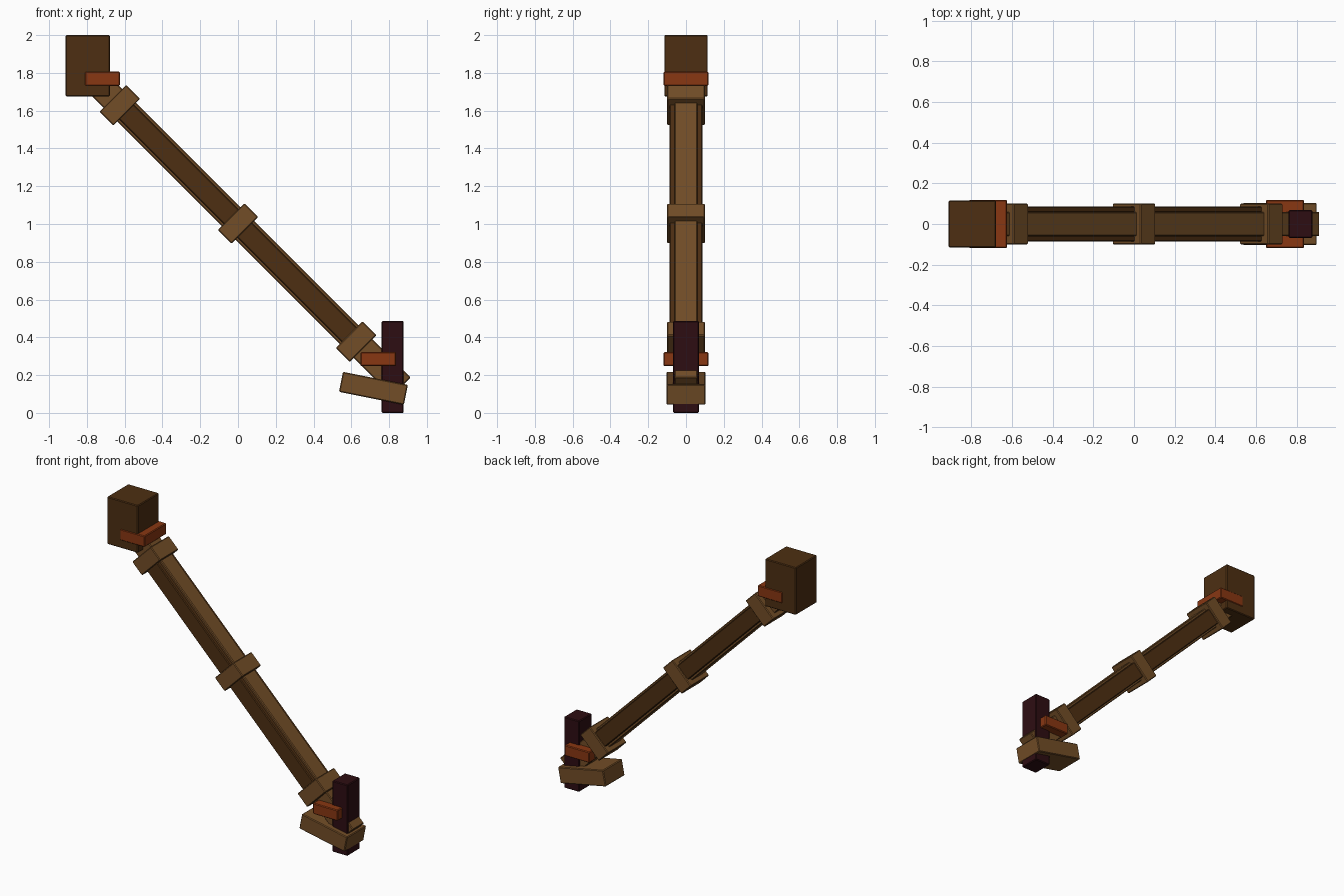
import bpy
from math import radians, sqrt
from mathutils import Matrix, Vector

cube = bpy.data.objects.get("Cube")
if cube:
    bpy.data.objects.remove(cube, do_unlink=True)


def material(name, rgb):
    m = bpy.data.materials.new(name)
    m.use_nodes = True
    m.diffuse_color = (*rgb, 1)
    m.node_tree.nodes["Principled BSDF"].inputs["Base Color"].default_value = (*rgb, 1)
    return m


light_wood = material("light wood", (0.17, 0.075, 0.02))
dark_wood = material("dark wood", (0.075, 0.028, 0.006))
rust = material("rust orange", (0.25, 0.038, 0.006))
maroon = material("dark maroon", (0.027, 0.004, 0.006))


def block(name, mat, center, size, tilt=0, bevel=0.005):
    """Box with softened edges, tilted about the y axis."""
    bpy.ops.mesh.primitive_cube_add(size=1, location=center)
    ob = bpy.context.object
    ob.name = name
    ob.data.transform(Matrix.Diagonal((*size, 1)))
    ob.rotation_euler.y = radians(tilt)
    ob.data.materials.append(mat)
    mod = ob.modifiers.new("soft edges", "BEVEL")
    mod.width = bevel
    mod.segments = 1
    return ob


# Diagonal beam: everything on it is placed by distance along its axis
MID = Vector((0, 0, 1.003))
AXIS = Vector((1, 0, -1)) / sqrt(2)


def on_beam(name, mat, along, y, size):
    return block(name, mat, MID + AXIS * along + Vector((0, y, 0)), size, 45)


on_beam("beam_core", light_wood, 0, 0, (2.446, 0.12, 0.14))
for side, y in (("front", -0.072), ("back", 0.072)):
    on_beam(side + "_plank", dark_wood, 0, y, (1.76, 0.03, 0.11))
for name, along in (("upper", -0.885), ("middle", 0), ("lower", 0.885)):
    on_beam(name + "_collar", light_wood, along, 0, (0.104, 0.2, 0.2))

# Upper end
block("head_block", dark_wood, (-0.795, 0, 1.838), (0.234, 0.23, 0.324))
block("upper_band", rust, (-0.718, 0, 1.769), (0.186, 0.238, 0.076))

# Lower end
block("peg", maroon, (0.819, 0, 0.243), (0.116, 0.138, 0.486))
block("lower_band", rust, (0.743, 0, 0.285), (0.188, 0.238, 0.074))
block("foot_block", light_wood, (0.717, 0, 0.13), (0.35, 0.208, 0.108), 11.3)
